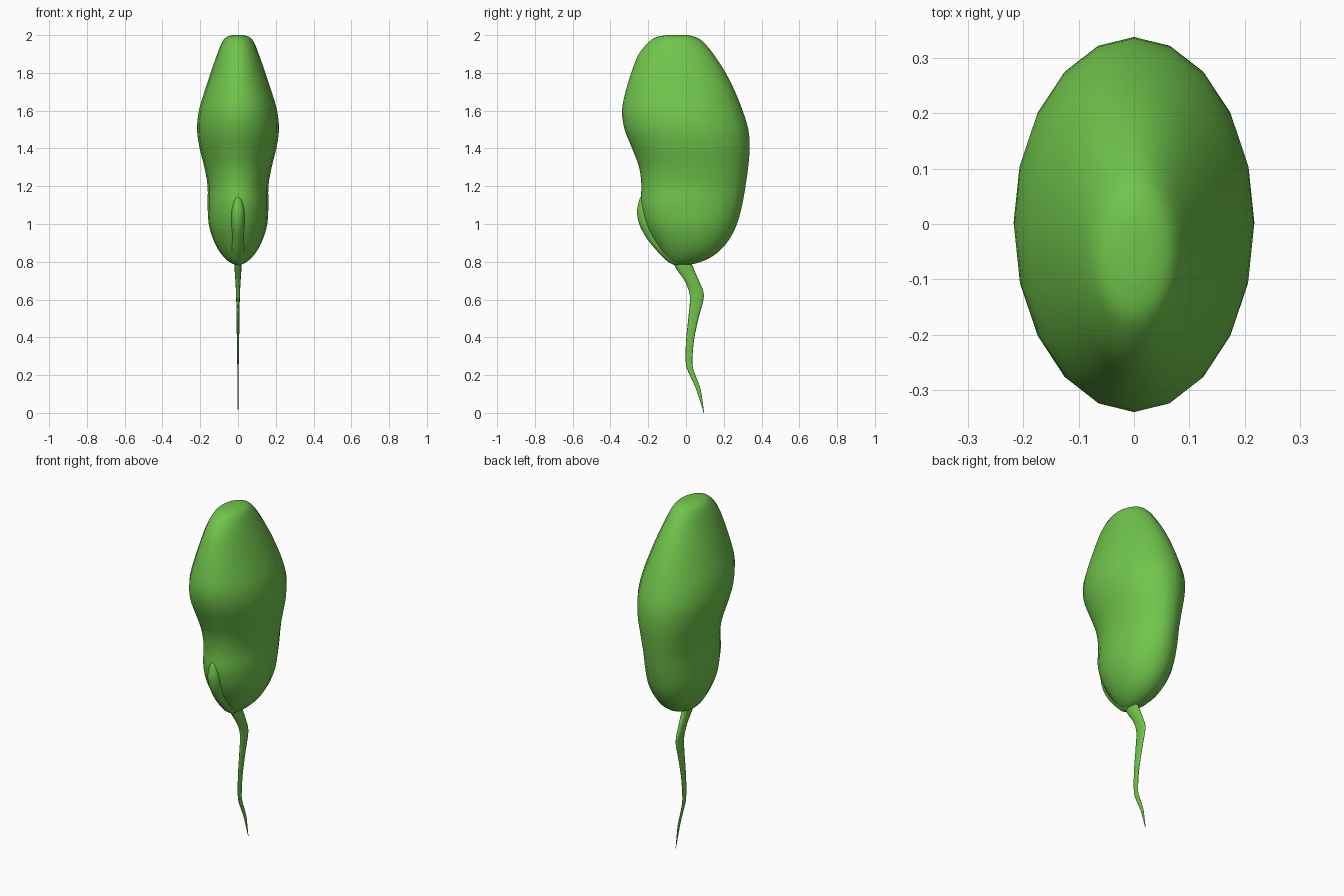
import bpy, bmesh, math

green = bpy.data.materials.new("leaf green")
green.diffuse_color = (0.165, 0.56, 0.072, 1)


def spline(rows, steps):
    """Catmull-Rom through the control rows."""
    out = []
    for i in range(len(rows) - 1):
        p0, p1 = rows[max(i - 1, 0)], rows[i]
        p2, p3 = rows[i + 1], rows[min(i + 2, len(rows) - 1)]
        for s in range(steps):
            t = s / steps
            out.append([0.5 * (2 * b + (c - a) * t + (2 * a - 5 * b + 4 * c - d) * t * t
                               + (3 * b - a - 3 * c + d) * t ** 3)
                        for a, b, c, d in zip(p0, p1, p2, p3)])
    out.append(list(rows[-1]))
    return out


def loft(name, rows, sides, steps):
    """Rows: z, front y, back y, half width; elliptical rings with closed ends."""
    bm = bmesh.new()
    rings = []
    for z, y0, y1, hx in spline(rows, steps):
        cy, hy = (y0 + y1) / 2, (y1 - y0) / 2
        rings.append([bm.verts.new((hx * math.sin(2 * math.pi * k / sides),
                                    cy - hy * math.cos(2 * math.pi * k / sides), z))
                      for k in range(sides)])
    for a, b in zip(rings, rings[1:]):
        for k in range(sides):
            n = (k + 1) % sides
            bm.faces.new((a[k], a[n], b[n], b[k]))
    bm.faces.new(rings[0])
    bm.faces.new(rings[-1])
    bmesh.ops.recalc_face_normals(bm, faces=bm.faces)
    for f in bm.faces:
        f.smooth = True
    mesh = bpy.data.meshes.new(name)
    bm.to_mesh(mesh)
    bm.free()
    mesh.materials.append(green)
    obj = bpy.data.objects.new(name, mesh)
    bpy.context.collection.objects.link(obj)
    return obj


# Kidney-shaped seed body
loft("seed_body", [
    (2.0, -0.10, 0.01, 0.03), (1.99, -0.155, 0.05, 0.06), (1.965, -0.195, 0.09, 0.083),
    (1.90, -0.25, 0.145, 0.11), (1.80, -0.29, 0.21, 0.145), (1.70, -0.32, 0.26, 0.178),
    (1.60, -0.339, 0.30, 0.207), (1.50, -0.325, 0.33, 0.217), (1.40, -0.285, 0.337, 0.203),
    (1.30, -0.248, 0.329, 0.178), (1.20, -0.236, 0.315, 0.161), (1.10, -0.24, 0.297, 0.161),
    (1.00, -0.215, 0.27, 0.155), (0.92, -0.175, 0.23, 0.132), (0.86, -0.135, 0.18, 0.102),
    (0.82, -0.105, 0.125, 0.07), (0.795, -0.075, 0.065, 0.04), (0.785, -0.045, 0.02, 0.015)],
    20, 3)

# Sprout pressed against the front of the seed
loft("sprout", [
    (1.145, -0.238, -0.215, 0.005), (1.13, -0.247, -0.19, 0.02), (1.10, -0.254, -0.18, 0.03),
    (1.06, -0.259, -0.17, 0.036), (1.00, -0.248, -0.15, 0.036), (0.93, -0.212, -0.10, 0.031),
    (0.87, -0.165, -0.06, 0.036), (0.82, -0.118, -0.02, 0.036), (0.795, -0.088, 0.0, 0.028),
    (0.783, -0.062, -0.01, 0.015)], 16, 3)

# Thin wavy root
loft("root", [
    (0.82, -0.08, 0.02, 0.02), (0.76, -0.05, 0.042, 0.018), (0.70, -0.008, 0.068, 0.014),
    (0.62, 0.02, 0.095, 0.010), (0.50, 0.012, 0.066, 0.008), (0.38, 0.0, 0.042, 0.006),
    (0.26, -0.001, 0.034, 0.004), (0.20, 0.02, 0.05, 0.003), (0.13, 0.052, 0.076, 0.003),
    (0.06, 0.075, 0.088, 0.002), (0.0, 0.094, 0.096, 0.001)], 12, 3)
